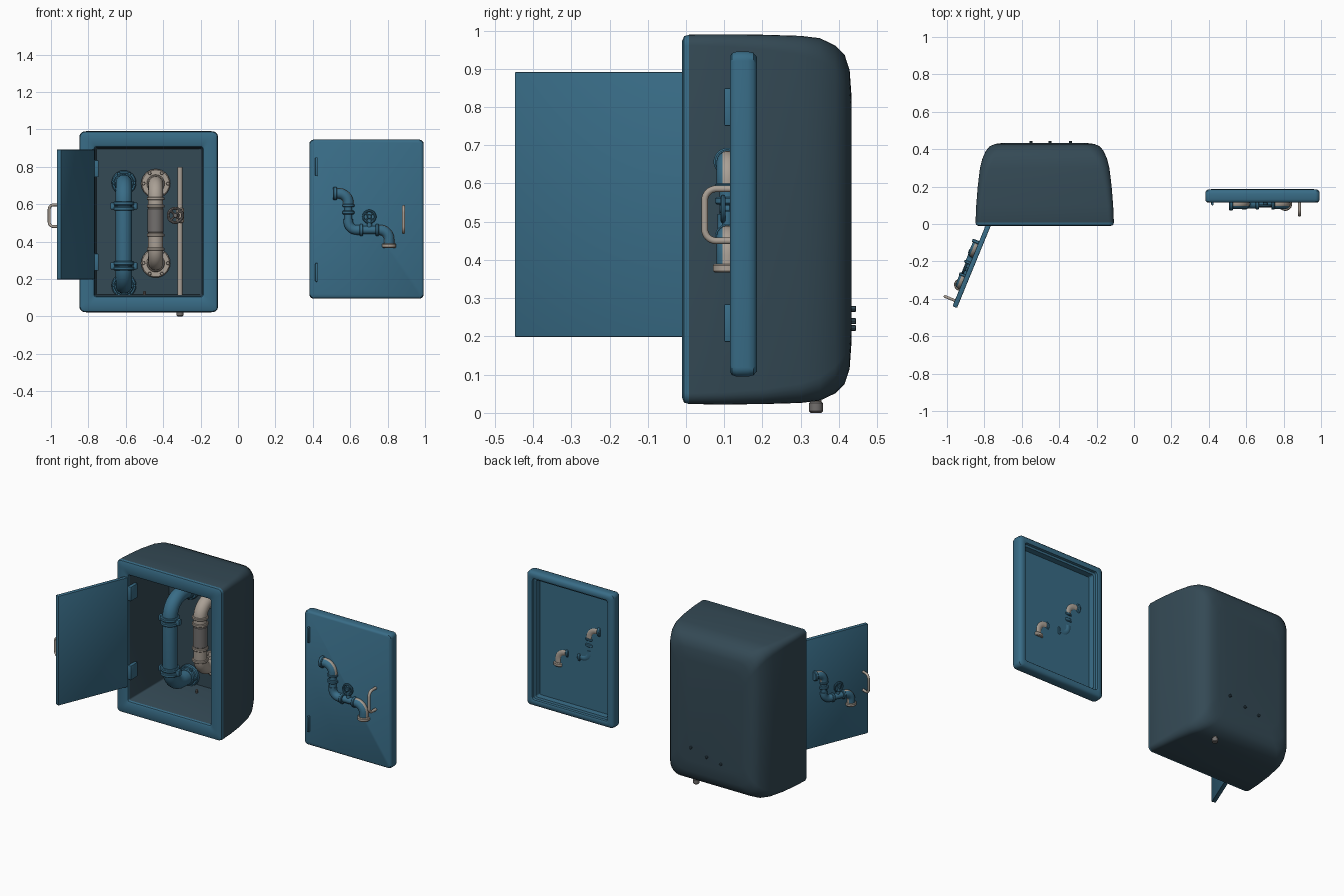
import bpy, bmesh, math
from mathutils import Vector, Matrix

if "Cube" in bpy.data.objects:
    bpy.data.objects.remove(bpy.data.objects["Cube"])

def material(name, col):
    m = bpy.data.materials.new(name)
    m.diffuse_color = (*col, 1)
    m.use_nodes = True
    m.node_tree.nodes["Principled BSDF"].inputs["Base Color"].default_value = m.diffuse_color
    return m

BLUE = material("steel blue paint", (0.040, 0.150, 0.240))
DARK = material("dark slate paint", (0.034, 0.067, 0.090))
BEIGE = material("warm grey metal", (0.40, 0.35, 0.30))
GREY = material("dull iron", (0.17, 0.16, 0.155))
I = Matrix.Identity(4)

def finish(bm, name, mats, M=I, angle=40):
    bmesh.ops.recalc_face_normals(bm, faces=bm.faces)
    me = bpy.data.meshes.new(name)
    bm.to_mesh(me)
    bm.free()
    for m in mats:
        me.materials.append(m)
    ob = bpy.data.objects.new(name, me)
    bpy.context.collection.objects.link(ob)
    ob.matrix_world = M
    bpy.ops.object.select_all(action='DESELECT')
    ob.select_set(True)
    bpy.context.view_layer.objects.active = ob
    bpy.ops.object.shade_smooth_by_angle(angle=math.radians(angle))
    return ob

def skin(bm, rings, indices=None, caps=True):
    """Join rings of points with quads and close both ends."""
    vr = [[bm.verts.new(p) for p in r] for r in rings]
    n = len(vr[0])
    for k in range(len(vr) - 1):
        for i in range(n):
            j = (i + 1) % n
            f = bm.faces.new((vr[k][i], vr[k][j], vr[k + 1][j], vr[k + 1][i]))
            f.material_index = indices[k] if indices else 0
    if caps:
        for r, mi in ((vr[0], 0), (vr[-1], -1)):
            f = bm.faces.new(r)
            f.material_index = indices[mi] if indices else 0

def rounded_rect(cx, y, cz, hw, hh, r, n=6):
    pts = []
    for q, (sx, sz) in enumerate(((1, 1), (-1, 1), (-1, -1), (1, -1))):
        for i in range(n + 1):
            a = math.pi / 2 * (q + i / n)
            pts.append((cx + sx * (hw - r) + r * math.cos(a), y,
                        cz + sz * (hh - r) + r * math.sin(a)))
    return pts

def loft(name, cx, cz, sections, mats, indices):
    bm = bmesh.new()
    skin(bm, [rounded_rect(cx, y, cz, hw, hh, r) for y, hw, hh, r in sections], indices)
    return finish(bm, name, mats)

def box(name, lo, hi, mat, bevel=0.004, M=I):
    lo, hi = Vector(lo), Vector(hi)
    bm = bmesh.new()
    bmesh.ops.create_cube(bm, size=1, matrix=Matrix.Translation((lo + hi) / 2)
                          @ Matrix.Diagonal((*(hi - lo), 1)))
    bmesh.ops.bevel(bm, geom=bm.edges[:], offset=bevel, segments=2, affect='EDGES', profile=0.5)
    return finish(bm, name, [mat], M)

def round_path(pts, rad, n=8):
    """Replace each inner corner with an arc-like bend."""
    pts = [Vector(p) for p in pts]
    out = [pts[0]]
    for a, b, c in zip(pts, pts[1:], pts[2:]):
        p, q = b + (a - b).normalized() * rad, b + (c - b).normalized() * rad
        o = p + q - b
        for i in range(n + 1):
            t = math.pi / 2 * i / n
            out.append(o + (p - o) * math.cos(t) + (q - o) * math.sin(t))
    return out + [pts[-1]]

def tube(name, pts, radius, mat, bend=0, sides=20, M=I, worn=None):
    """Pipe along a path; radius may be one value or one per point."""
    path = round_path(pts, bend) if bend else [Vector(p) for p in pts]
    rad = radius if isinstance(radius, (list, tuple)) else [radius] * len(path)
    rings, prev, side = [], None, None
    for i, p in enumerate(path):
        t = (path[min(i + 1, len(path) - 1)] - path[max(i - 1, 0)]).normalized()
        side = t.orthogonal().normalized() if prev is None else prev.rotation_difference(t) @ side
        prev, up = t, t.cross(side)
        rings.append([p + rad[i] * (side * math.cos(a) + up * math.sin(a))
                      for a in (2 * math.pi * k / sides for k in range(sides))])
    bm = bmesh.new()
    skin(bm, rings)
    if worn:   # bare metal on faces not turned forward
        bm.normal_update()
        bmesh.ops.recalc_face_normals(bm, faces=bm.faces)
        for f in bm.faces:
            f.material_index = int(f.normal.y > -0.35)
    return finish(bm, name, [mat, worn] if worn else [mat], M)

def disc(name, a, b, r, mat, sides=20, M=I):
    """Short cylinder from a to b with softened rims."""
    a, b = Vector(a), Vector(b)
    c = min(0.2 * (b - a).length, 0.25 * r)
    d = (b - a).normalized() * c
    return tube(name, [a, a + d, b - d, b], [r - c, r, r, r - c], mat, sides=sides, M=M)

def wheel(name, c, r, mat, M=I):
    """Hand wheel facing forward."""
    c = Vector(c)
    bm = bmesh.new()
    n, m, t = 24, 8, r * 0.17
    rings = []
    for i in range(n + 1):
        a = 2 * math.pi * i / n
        d = Vector((math.cos(a), 0, math.sin(a)))
        rings.append([c + d * (r - t + t * math.cos(b)) + Vector((0, t * math.sin(b), 0))
                      for b in (2 * math.pi * k / m for k in range(m))])
    skin(bm, rings, caps=False)
    bmesh.ops.remove_doubles(bm, verts=bm.verts, dist=1e-5)
    finish(bm, name + "_rim", [mat], M)
    for k in range(2):
        a = math.pi / 2 * k + math.pi / 4
        d = Vector((math.cos(a), 0, math.sin(a))) * (r - t)
        tube(name + "_spoke", [c - d, c + d], t * 0.8, mat, sides=8, M=M)
    disc(name + "_hub", c + Vector((0, -t * 1.4, 0)), c + Vector((0, t * 3, 0)), r * 0.3, mat, 12, M)

# Cabinet: recess, front frame and tapered rounded shell in one loft
loft("cabinet", -0.4775, 0.506,
     [(0.39, .280, .390, .01), (0.006, .2875, .3975, .01), (-0.005, .292, .402, .012),
      (-0.010, .302, .412, .015), (-0.010, .354, .467, .02), (-0.005, .366, .479, .025),
      (0.008, .370, .483, .028), (0.1, .366, .484, .032), (0.2, .358, .483, .038),
      (0.3, .346, .480, .05), (0.35, .333, .474, .06), (0.39, .315, .455, .07),
      (0.415, .295, .430, .075), (0.428, .265, .390, .08), (0.433, .225, .320, .08)],
     [DARK, BLUE], [0] + [1] * 5 + [0] * 8)

# Loose door: thick rounded rim, hollow at the back
loft("loose_door", 0.687, 0.52,
     [(0.13, .248, .368, .01), (0.165, .250, .370, .01), (0.168, .262, .382, .012),
      (0.183, .264, .384, .015), (0.186, .270, .390, .015), (0.185, .292, .412, .02),
      (0.176, .303, .422, .022), (0.162, .306, .425, .024), (0.132, .306, .425, .024),
      (0.120, .302, .421, .022), (0.115, .294, .413, .02)],
     [BLUE], [0] * 10)

# Swung-open thin door
d = Vector((-0.38, -0.925, 0)).normalized()
SWING = Matrix(((d.x, -d.y, 0, -0.79), (d.y, d.x, 0, 0), (0, 0, 1, 0), (0, 0, 0, 1)))
box("open_door", (0, 0, 0.198), (0.475, 0.026, 0.892), BLUE, 0.004, SWING)

def door_fittings(tag, M, handle_x):
    """Relief pipework, hand wheel and pull handle on a door face at y = 0."""
    y, r = -0.007, 0.021
    tube(tag + "_relief_pipe", [(-.16, y, .137), (-.09, y, .137), (-.09, y, -.058),
                                (.128, y, -.058), (.128, y, -.14)], r, BLUE, 0.045, M=M)
    for part, pts in (("upper", [(-.155, y, .137), (-.09, y, .137), (-.09, y, .07)]),
                      ("lower", [(.07, y, -.058), (.128, y, -.058), (.128, y, -.14)])):
        tube(f"{tag}_{part}_elbow", pts, 0.028, BLUE, 0.05, M=M, worn=BEIGE)
    tube(tag + "_middle_elbow", [(-.09, y, 0), (-.09, y, -.058), (-.03, y, -.058)],
         0.026, BLUE, 0.045, M=M)
    # collars and end flanges
    for a, b, cr in (((-.09, y, .025), (-.09, y, .045), .032), ((-.03, y, -.058), (-.012, y, -.058), .032),
                     ((.055, y, -.058), (.073, y, -.058), .032), ((-.09, y, .065), (-.09, y, .08), .032)):
        disc(tag + "_collar", a, b, cr, BLUE, M=M)
    disc(tag + "_upper_flange", (-.172, y, .137), (-.15, y, .137), .036, BLUE, M=M)
    disc(tag + "_lower_flange", (.128, y, -.153), (.128, y, -.13), .038, BEIGE, M=M)
    # valve
    disc(tag + "_valve_stem", (.022, y, -.05), (.022, y, .01), .014, BLUE, 12, M)
    wheel(tag + "_valve_wheel", (.022, -.018, .013), 0.038, BLUE, M)
    # handle
    hx = handle_x
    tube(tag + "_handle", [(hx, .006, .066), (hx, -.066, .066), (hx, -.066, -.07), (hx, .006, -.07)],
         0.009, BEIGE, 0.03, 12, M)

door_fittings("loose_door", Matrix.Translation((0.68, 0.115, 0.52)), 0.205)
door_fittings("open_door", SWING @ Matrix.Translation((0.245, 0, 0.54)) @ Matrix.Scale(0.85, 4), 0.232)

# Hinges on the loose door and inside the cabinet opening
for z in (0.235, 0.80):
    box("loose_door_hinge", (0.413, 0.1, z - .05), (0.426, 0.125, z + .05), BLUE)
for z in (0.29, 0.79):
    box("cabinet_hinge", (-0.772, -0.008, z - .045), (-0.745, 0.06, z + .045), BLUE)

def wall_pipe(name, x, y, z0, z1, r, mat, bend, flange):
    """Upright pipe whose two ends bend back into bolted wall flanges."""
    tube(name, [(x, .395, z1), (x, y, z1), (x, y, z0), (x, .395, z0)], r, mat, bend, 24)
    for z in (z0, z1):
        disc(name + "_wall_flange", (x, .368, z), (x, .395, z), flange, mat, 24)
        disc(name + "_wall_collar", (x, .345, z), (x, .37, z), r * 1.2, mat, 24)
        for k in range(6):
            a = math.pi / 3 * k
            bx, bz = x + flange * .83 * math.cos(a), z + flange * .83 * math.sin(a)
            disc(name + "_bolt", (bx, .355, bz), (bx, .37, bz), .010, mat, 6)

# Blue pipe with eared clamps
wall_pipe("blue_pipe", -0.61, 0.19, 0.165, 0.715, 0.044, BLUE, 0.11, 0.066)
for z in (0.27, 0.59):
    for dz in (-0.014, 0.014):
        disc("pipe_clamp", (-.61, .19, z + dz - .011), (-.61, .19, z + dz + .011), .056, BLUE, 24)
    for s in (-1, 1):
        box("clamp_ear", (-.61 + s * .06 - .012, .175, z - .018),
            (-.61 + s * .06 + .012, .205, z + .018), BLUE)

# Pale pipe with dull sleeve
wall_pipe("pale_pipe", -0.44, 0.25, 0.285, 0.71, 0.040, BEIGE, 0.085, 0.078)
disc("pale_pipe_sleeve", (-.44, .25, .44), (-.44, .25, .585), .043, GREY, 24)
for z in (0.36, 0.435, 0.59, 0.63):
    disc("pale_pipe_ring", (-.44, .25, z - .009), (-.44, .25, z + .009), .047, BEIGE, 24)

# Thin riser with drain nub and valve
tube("thin_riser", [(-.31, .34, .01), (-.31, .34, .80)], 0.014, BEIGE, sides=16)
disc("drain_nub", (-.31, .34, 0), (-.31, .34, .03), 0.018, GREY, 16)
disc("riser_valve_body", (-.31, .34, .50), (-.31, .34, .58), 0.022, BEIGE, 16)
tube("riser_valve_stem", [(-.315, .34, .54), (-.335, .275, .54)], 0.010, GREY, sides=12)
wheel("riser_valve_wheel", (-.335, .275, .54), 0.046, GREY)

# Bolt ends through the back wall, and one on the floor
for x, z in ((-.34, .272), (-.45, .24), (-.55, .222)):
    disc("back_bolt", (x, .42, z), (x, .445, z), 0.008, DARK, 8)
disc("floor_bolt", (-.5, .3, .10), (-.5, .3, .135), 0.008, GREY, 8)
